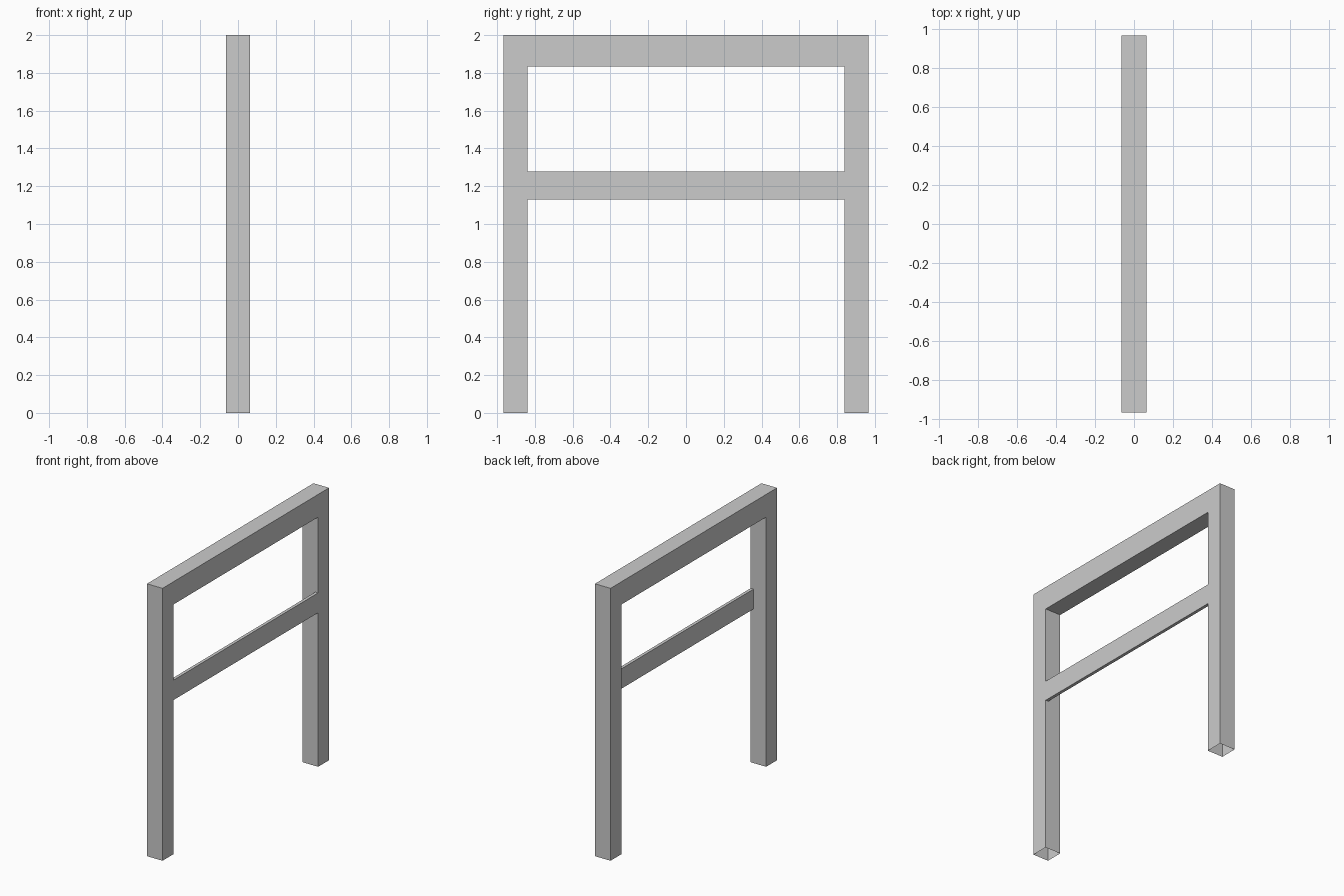
import bpy, bmesh

if "Cube" in bpy.data.objects:
    bpy.data.objects.remove(bpy.data.objects["Cube"])

HALF = 0.063          # half depth of the frame in x
OUT, INN = 0.966, 0.84  # outer and inner leg faces in y
TOP, UNDER = 2.0, 1.833


def extrude_profile(name, points, x0, x1, open_edges=(), caps=True):
    """Sweep a closed (y, z) profile along x, skipping the sides in open_edges."""
    bm = bmesh.new()
    a = [bm.verts.new((x0, y, z)) for y, z in points]
    b = [bm.verts.new((x1, y, z)) for y, z in points]
    n = len(points)
    if caps:
        bm.faces.new(a[::-1])
        bm.faces.new(b)
    for i in range(n):
        if i not in open_edges:
            j = (i + 1) % n
            bm.faces.new((a[i], a[j], b[j], b[i]))
    mesh = bpy.data.meshes.new(name)
    bm.to_mesh(mesh)
    bm.free()
    obj = bpy.data.objects.new(name, mesh)
    bpy.context.collection.objects.link(obj)
    return obj


# Two legs and top beam as one arch; the feet are open underneath (sides 0 and 4)
arch = [(INN, 0), (OUT, 0), (OUT, TOP), (-OUT, TOP),
        (-OUT, 0), (-INN, 0), (-INN, UNDER), (INN, UNDER)]
extrude_profile("frame_arch", arch, -HALF, HALF, open_edges=(0, 4))

# Thin cross rail, flush with the +x side, its ends open against the legs
rail = [(-INN, 1.131), (INN, 1.131), (INN, 1.277), (-INN, 1.277)]
extrude_profile("cross_rail", rail, 0.04, HALF, open_edges=(1, 3))
